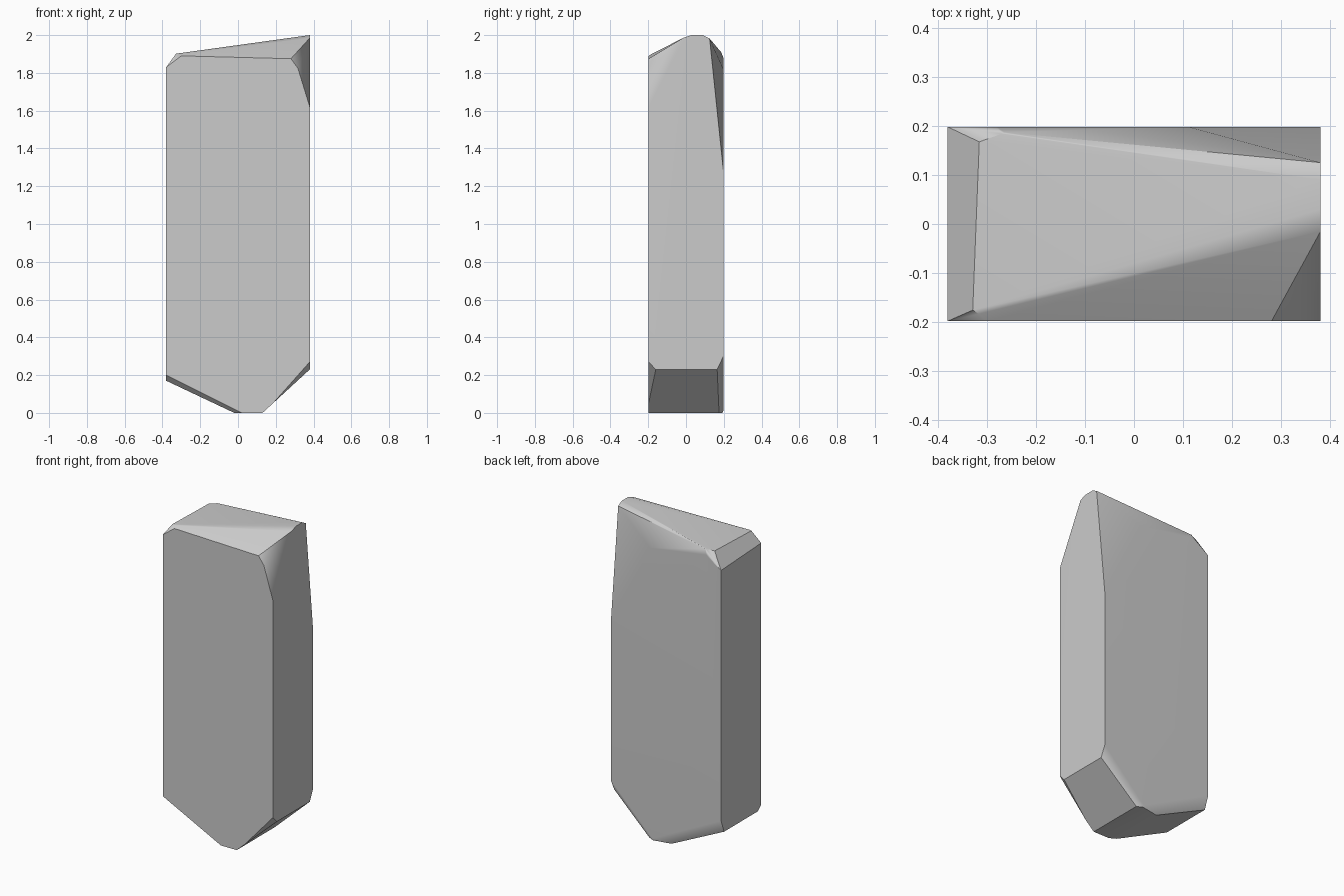
import bpy
import bmesh
import math
from mathutils import Vector, geometry

default_cube = bpy.data.objects.get("Cube")
if default_cube:
    bpy.data.objects.remove(default_cube, do_unlink=True)

# Half width and half depth of the slab
W, D = 0.38, 0.198
CENTRE = Vector((0, 0, 1))


def hull(points):
    """Closed convex solid around the points."""
    bm = bmesh.new()
    for point in points:
        bm.verts.new(point)
    bmesh.ops.convex_hull(bm, input=bm.verts[:])
    bmesh.ops.recalc_face_normals(bm, faces=bm.faces[:])
    return bm


def chip(bm, a, b, c):
    """Slice away everything outside the plane through three points."""
    normal = geometry.normal(Vector(a), Vector(b), Vector(c))
    if normal.dot(CENTRE - Vector(a)) > 0:
        normal.negate()
    everything = bm.verts[:] + bm.edges[:] + bm.faces[:]
    bmesh.ops.bisect_plane(bm, geom=everything, dist=0.0001, plane_co=a,
                           plane_no=normal, clear_outer=True)
    points = [vert.co.copy() for vert in bm.verts if vert.link_edges]
    bm.free()
    return hull(points)


# Shared corners of the sloping crown
ridge_front = (W, -0.015, 1.985)
ridge_back = (W, 0.125, 1.982)
crest_front = (W, 0.03, 2)
crest_back = (W, 0.09, 2)
front_mid = (0.28, -D, 1.875)
front_low = (0.317, -D, 1.825)
front_end = (-0.30, -D, 1.89)
back_mid = (0.11, D, 1.82)
back_end = (-0.255, 0.19, 1.91)
left_front = (-W, -D, 1.83)
left_back = (-W, D, 1.81)

crown_cuts = [
    # sloping roof and its softened long edges
    (crest_front, crest_back, (-0.34, 0, 1.9)),
    (crest_front, ridge_front, (-0.33, -0.18, 1.9)),
    (crest_back, ridge_back, (-0.28, 0.19, 1.906)),
    # front slope with the chipped right corner
    (front_end, front_mid, ridge_front),
    (ridge_front, front_mid, front_low),
    (ridge_front, front_low, (W, -D, 1.62)),
    # back slope with the long corner facet
    ((-0.28, D, 1.88), back_mid, ridge_back),
    (back_mid, ridge_back, (W, D, 1.28)),
    # low end chamfer and its corners
    (left_front, left_back, (-0.32, 0.1, 1.9)),
    (left_front, front_end, (-0.345, -0.168, 1.9)),
    (left_back, back_end, (-0.31, 0.17, 1.903)),
]

foot_cuts = [
    # two slopes forming the pointed foot
    ((0.13, -D, 0), (0.13, D, 0), (W, 0, 0.23)),
    ((-0.02, -D, 0), (-0.02, D, 0), (-W, 0, 0.17)),
    # front bevels of the foot
    ((W, -D, 0.27), (0.14, -D, 0), (W, -0.16, 0.23)),
    ((-W, -D, 0.20), (0, -D, 0.01), (-W, -0.17, 0.175)),
    # back bevels of the foot
    ((W, D, 0.30), (W, 0.165, 0.23), (0.13, 0.175, 0)),
    ((-W, D, 0.25), (0, D, 0.06), (0, 0.175, 0)),
]

# Upright slab, chipped into shape
stone = hull([(x, y, z) for x in (-W, W) for y in (-D, D) for z in (0, 2.05)])
for corners in crown_cuts + foot_cuts:
    stone = chip(stone, *corners)
bmesh.ops.remove_doubles(stone, verts=stone.verts[:], dist=0.002)
bmesh.ops.dissolve_limit(stone, angle_limit=math.radians(0.5),
                         verts=stone.verts[:], edges=stone.edges[:])
bmesh.ops.recalc_face_normals(stone, faces=stone.faces[:])

mesh = bpy.data.meshes.new("standing_stone")
stone.to_mesh(mesh)
stone.free()
rock = bpy.data.objects.new("standing_stone", mesh)
bpy.context.collection.objects.link(rock)

# Plain stone colour
colour = (0.6, 0.6, 0.6, 1)
grey = bpy.data.materials.new("stone_grey")
grey.use_nodes = True
grey.diffuse_color = colour
for node in grey.node_tree.nodes:
    if node.type == 'BSDF_PRINCIPLED':
        node.inputs["Base Color"].default_value = colour
mesh.materials.append(grey)

# Soft shading across shallow facets, crisp along sharp edges
bpy.ops.object.select_all(action='DESELECT')
rock.select_set(True)
bpy.context.view_layer.objects.active = rock
bpy.ops.object.shade_smooth_by_angle(angle=math.radians(35))
weighted = rock.modifiers.new("weighted_normals", 'WEIGHTED_NORMAL')
weighted.keep_sharp = True
